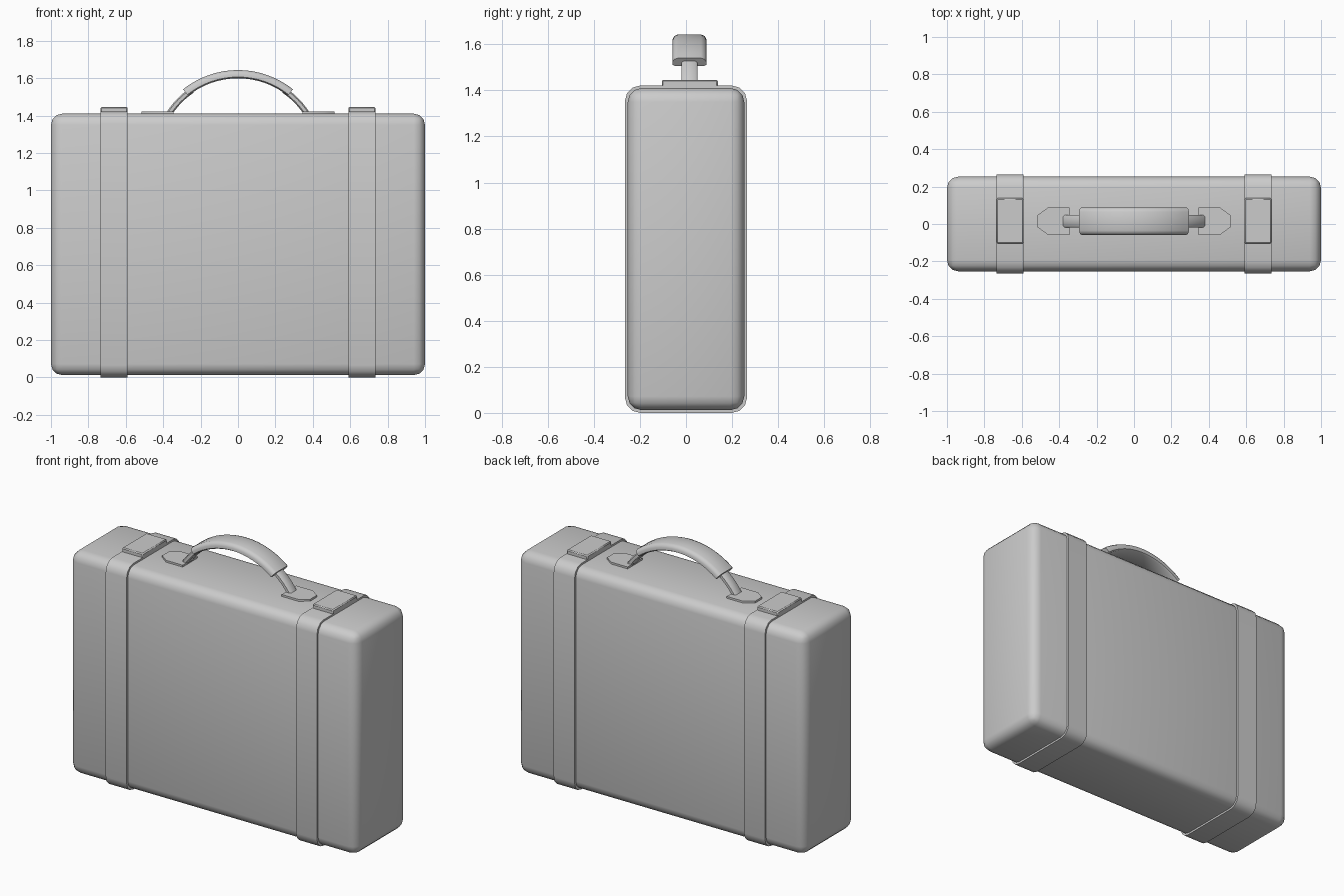
import bpy, bmesh, math

if "Cube" in bpy.data.objects:
    bpy.data.objects.remove(bpy.data.objects["Cube"])


def finish(name, bm, angle=42):
    bmesh.ops.recalc_face_normals(bm, faces=bm.faces)
    me = bpy.data.meshes.new(name)
    bm.to_mesh(me)
    bm.free()
    ob = bpy.data.objects.new(name, me)
    bpy.context.collection.objects.link(ob)
    bpy.ops.object.select_all(action='DESELECT')
    ob.select_set(True)
    bpy.context.view_layer.objects.active = ob
    bpy.ops.object.shade_smooth_by_angle(angle=math.radians(angle))
    return ob


def box(name, lo, hi, bevel, segments):
    bm = bmesh.new()
    bmesh.ops.create_cube(bm, size=1)
    for v in bm.verts:
        v.co = [(a + b) / 2 + c * (b - a) for a, b, c in zip(lo, hi, v.co)]
    bmesh.ops.bevel(bm, geom=bm.edges[:], offset=bevel, segments=segments,
                    profile=0.5, affect='EDGES')
    return finish(name, bm)


def skin(name, rings, closed=False):
    """Join matching rings of points into a surface, capped unless closed."""
    bm = bmesh.new()
    vs = [[bm.verts.new(p) for p in ring] for ring in rings]
    pairs = list(zip(vs, vs[1:])) + ([(vs[-1], vs[0])] if closed else [])
    n = len(vs[0])
    for a, b in pairs:
        for i in range(n):
            j = (i + 1) % n
            bm.faces.new((a[i], a[j], b[j], b[i]))
    if not closed:
        bm.faces.new(vs[0])
        bm.faces.new(vs[-1])
    return finish(name, bm)


def rounded_rect(hy, z0, z1, r, steps=3):
    corners = [(hy - r, z1 - r), (r - hy, z1 - r), (r - hy, z0 + r), (hy - r, z0 + r)]
    return [(cy + r * math.cos(a), cz + r * math.sin(a))
            for k, (cy, cz) in enumerate(corners)
            for a in [math.pi / 2 * (k + s / steps) for s in range(steps + 1)]]


# Handle arc: sections are (y, radius) pairs swept about the arc centre
HANDLE_Y, ARC_Z = 0.015, 1.172


def arc(name, section, a0, a1, steps):
    rings = []
    for i in range(steps + 1):
        a = math.radians(a0 + (a1 - a0) * i / steps)
        rings.append([(r * math.sin(a), HANDLE_Y + y, ARC_Z + r * math.cos(a))
                      for y, r in section])
    return skin(name, rings)


# Case body
box("case_body", (-1, -0.253, 0.012), (1, 0.253, 1.41), 0.06, 3)

# Handle grip
arc("handle_grip", [(-0.05, 0.471), (0.05, 0.471), (0.066, 0.464), (0.073, 0.45),
                    (0.073, 0.434), (0.062, 0.427), (-0.062, 0.427), (-0.073, 0.434),
                    (-0.073, 0.45), (-0.066, 0.464)], -38.6, 38.6, 16)

outer = rounded_rect(0.265, 0.0, 1.421, 0.066)
inner = rounded_rect(0.235, 0.03, 1.391, 0.04)

for s, side in ((-1, "left"), (1, "right")):
    # Strap wrapped around the case
    xa, xb = s * 0.59, s * 0.735
    skin("strap_" + side, [[(xa, *o), (xb, *o), (xb, *i), (xa, *i)]
                           for o, i in zip(outer, inner)], closed=True)
    # Pad on top of the strap
    box("strap_pad_" + side, (min(xa, xb), -0.105, 1.41), (max(xa, xb), 0.138, 1.446), 0.006, 1)
    # Handle arm
    arc("handle_arm_" + side, [(-0.026, 0.454), (0.026, 0.454), (0.034, 0.447), (0.034, 0.43),
                               (0.026, 0.423), (-0.026, 0.423), (-0.034, 0.43), (-0.034, 0.447)],
        s * 34, s * 57.6, 6)
    # Handle mounting plate
    plate = [(0.345, -0.073), (0.46, -0.073), (0.515, -0.033),
             (0.515, 0.033), (0.46, 0.073), (0.345, 0.073)]
    skin("handle_plate_" + side, [[(s * x, HANDLE_Y + y, z) for x, y in plate]
                                  for z in (1.40, 1.422)])
